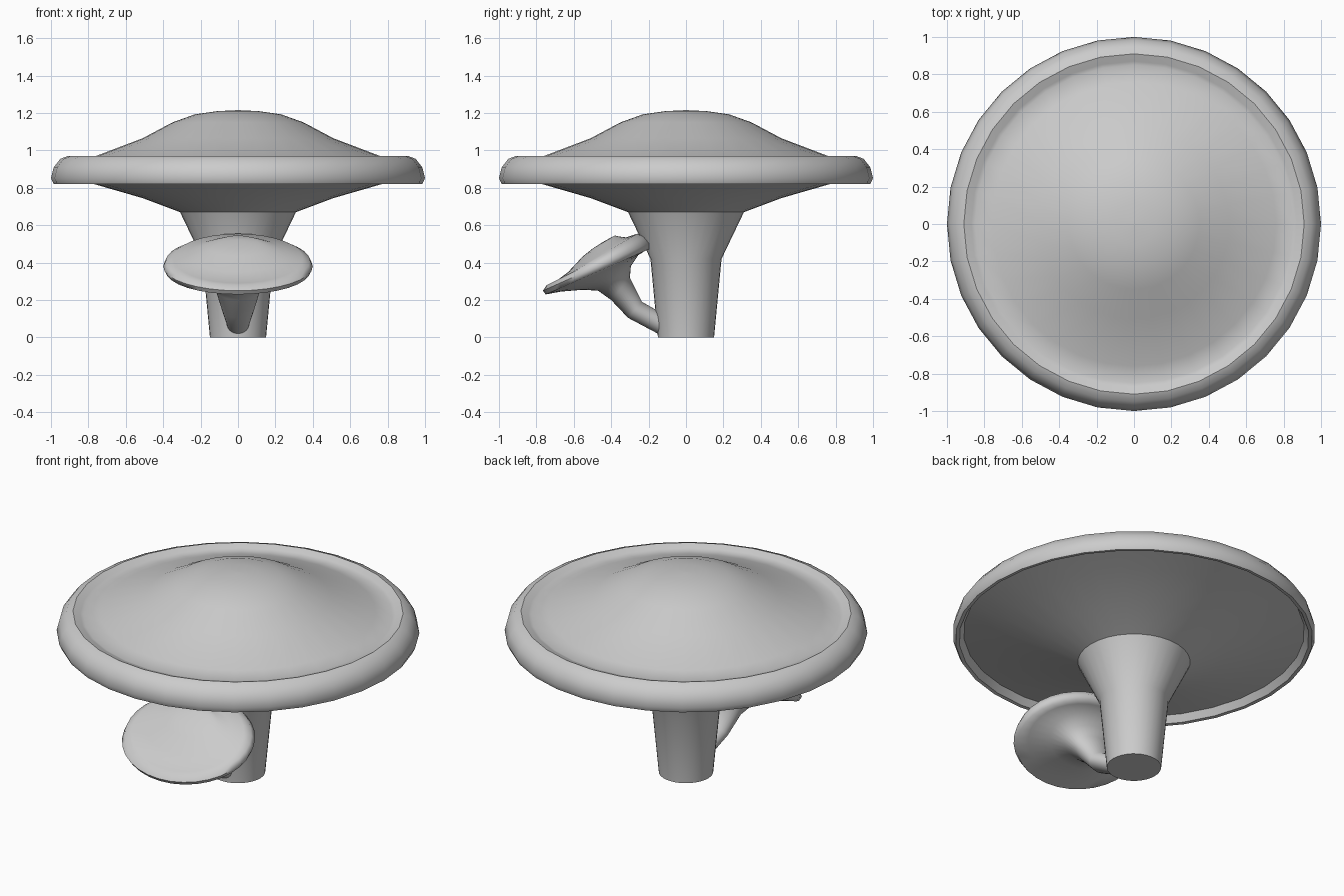
import bpy, bmesh, math

def loft(name, rings, sides=32, angle=40):
    """Skin elliptical rings: (front_y, front_z, back_y, back_z, half_width_x)."""
    bm = bmesh.new()
    loops = []
    for ay, az, by, bz, rx in rings:
        cy, cz = (ay + by) / 2, (az + bz) / 2
        hy, hz = (ay - by) / 2, (az - bz) / 2
        loop = []
        for i in range(sides):
            a = 2 * math.pi * i / sides
            s = math.cos(a)
            loop.append(bm.verts.new((rx * math.sin(a), cy + hy * s, cz + hz * s)))
        loops.append(loop)
    for lo, hi in zip(loops, loops[1:]):
        for i in range(sides):
            j = (i + 1) % sides
            bm.faces.new((lo[i], lo[j], hi[j], hi[i]))
    bm.faces.new(loops[0][::-1])
    bm.faces.new(loops[-1])
    bmesh.ops.recalc_face_normals(bm, faces=bm.faces)
    me = bpy.data.meshes.new(name)
    bm.to_mesh(me)
    bm.free()
    ob = bpy.data.objects.new(name, me)
    bpy.context.collection.objects.link(ob)
    bpy.ops.object.select_all(action='DESELECT')
    ob.select_set(True)
    bpy.context.view_layer.objects.active = ob
    bpy.ops.object.shade_smooth_by_angle(angle=math.radians(angle))
    return ob

# Large mushroom: round profile of (radius, height), stem up to crown
profile = [(0.15, 0), (0.19, 0.42), (0.31, 0.67), (0.51, 0.745), (0.77, 0.82),
           (0.94, 0.862), (0.965, 0.822), (0.985, 0.82), (1.0, 0.852),
           (0.985, 0.91), (0.95, 0.955), (0.91, 0.97), (0.87, 0.955),
           (0.85, 0.947), (0.76, 0.97), (0.51, 1.065), (0.35, 1.15),
           (0.23, 1.193), (0.11, 1.21), (0.01, 1.215)]
loft("large_mushroom", [(-r, z, r, z, r) for r, z in profile])

# Small mushroom: bent stem and tilted oval cap growing from the stem base
loft("small_mushroom", [
    (-0.09, 0.0, -0.06, 0.09, 0.045),
    (-0.15, 0.02, -0.13, 0.13, 0.06),
    (-0.31, 0.105, -0.235, 0.19, 0.085),
    (-0.40, 0.20, -0.30, 0.32, 0.12),
    (-0.47, 0.25, -0.295, 0.38, 0.17),
    (-0.55, 0.255, -0.255, 0.44, 0.24),
    (-0.67, 0.245, -0.215, 0.465, 0.34),
    (-0.75, 0.23, -0.19, 0.475, 0.385),
    (-0.765, 0.25, -0.185, 0.51, 0.40),
    (-0.745, 0.28, -0.215, 0.54, 0.385),
    (-0.71, 0.29, -0.26, 0.555, 0.345),
    (-0.63, 0.35, -0.32, 0.535, 0.27),
    (-0.55, 0.435, -0.36, 0.54, 0.17),
    (-0.50, 0.475, -0.38, 0.545, 0.10),
    (-0.44, 0.513, -0.42, 0.524, 0.01)], angle=60)
